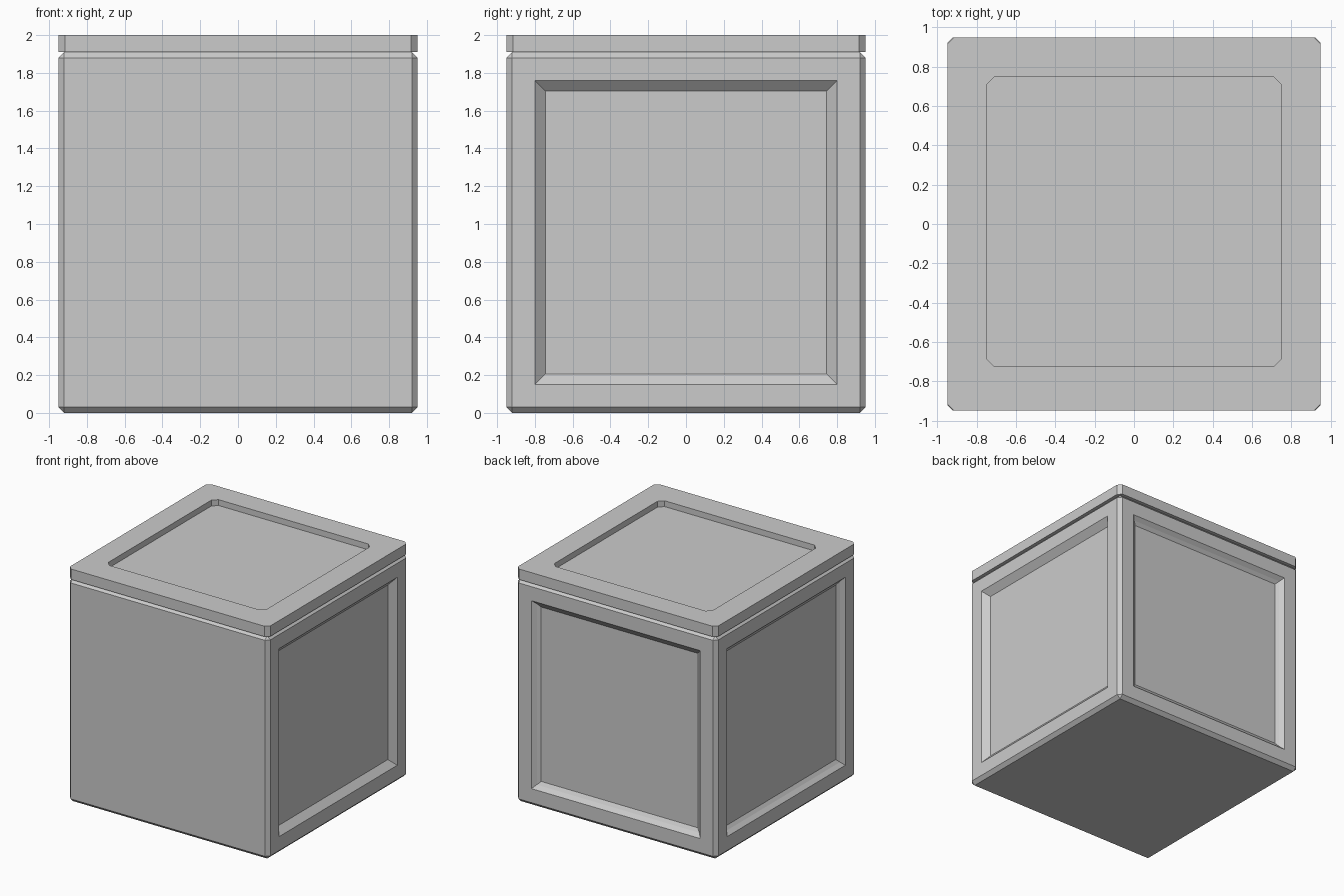
import bpy, bmesh
from mathutils import Vector, Matrix

if "Cube" in bpy.data.objects:
    bpy.data.objects.remove(bpy.data.objects["Cube"])


def finish(bm, name):
    bmesh.ops.recalc_face_normals(bm, faces=bm.faces[:])
    mesh = bpy.data.meshes.new(name)
    bm.to_mesh(mesh)
    bm.free()
    obj = bpy.data.objects.new(name, mesh)
    bpy.context.collection.objects.link(obj)
    return obj


def chamfered_loop(bm, x0, x1, y0, y1, c, z):
    """Ring of eight vertices: a rectangle with cut corners."""
    pts = [(x0 + c, y0), (x1 - c, y0), (x1, y0 + c), (x1, y1 - c),
           (x1 - c, y1), (x0 + c, y1), (x0, y1 - c), (x0, y0 + c)]
    return [bm.verts.new((x, y, z)) for x, y in pts]


# Crate body: chamfered box with sunken panels on the right, left and back
H = 1.91
bm = bmesh.new()
bmesh.ops.create_cube(bm, size=1, matrix=Matrix.Translation((0, 0, H / 2))
                      @ Matrix.Diagonal((1.9, 1.9, H, 1)))
bmesh.ops.bevel(bm, geom=bm.edges[:], offset=0.03, segments=1,
                profile=0.5, affect='EDGES')
bmesh.ops.recalc_face_normals(bm, faces=bm.faces[:])
single_step = [(0.12, 0), (0.057, -0.05)]
double_step = [(0.12, 0), (0.03, -0.03), (0.028, -0.02)]
panels = [((1, 0, 0), single_step), ((-1, 0, 0), double_step),
          ((0, 1, 0), double_step)]
for direction, steps in panels:
    face = max(bm.faces, key=lambda f: f.calc_area()
               * (f.normal.dot(Vector(direction)) > 0.99))
    for inset, depth in steps:
        bmesh.ops.inset_individual(bm, faces=[face], thickness=inset,
                                   depth=depth, use_even_offset=True)
finish(bm, "crate_body")

# Lid: slab with cut corners and a shallow tray in its top
bm = bmesh.new()
outer = (-0.95, 0.95, -0.95, 0.95, 0.033)
tray = (-0.75, 0.75, -0.725, 0.75, 0.04)
rings = [chamfered_loop(bm, *outer, H), chamfered_loop(bm, *outer, 2.0),
         chamfered_loop(bm, *tray, 2.0), chamfered_loop(bm, *tray, 1.95)]
for a, b in zip(rings, rings[1:]):
    for i in range(8):
        j = (i + 1) % 8
        bm.faces.new((a[i], a[j], b[j], b[i]))
bm.faces.new(rings[0][::-1])
bm.faces.new(rings[-1])
finish(bm, "crate_lid")
